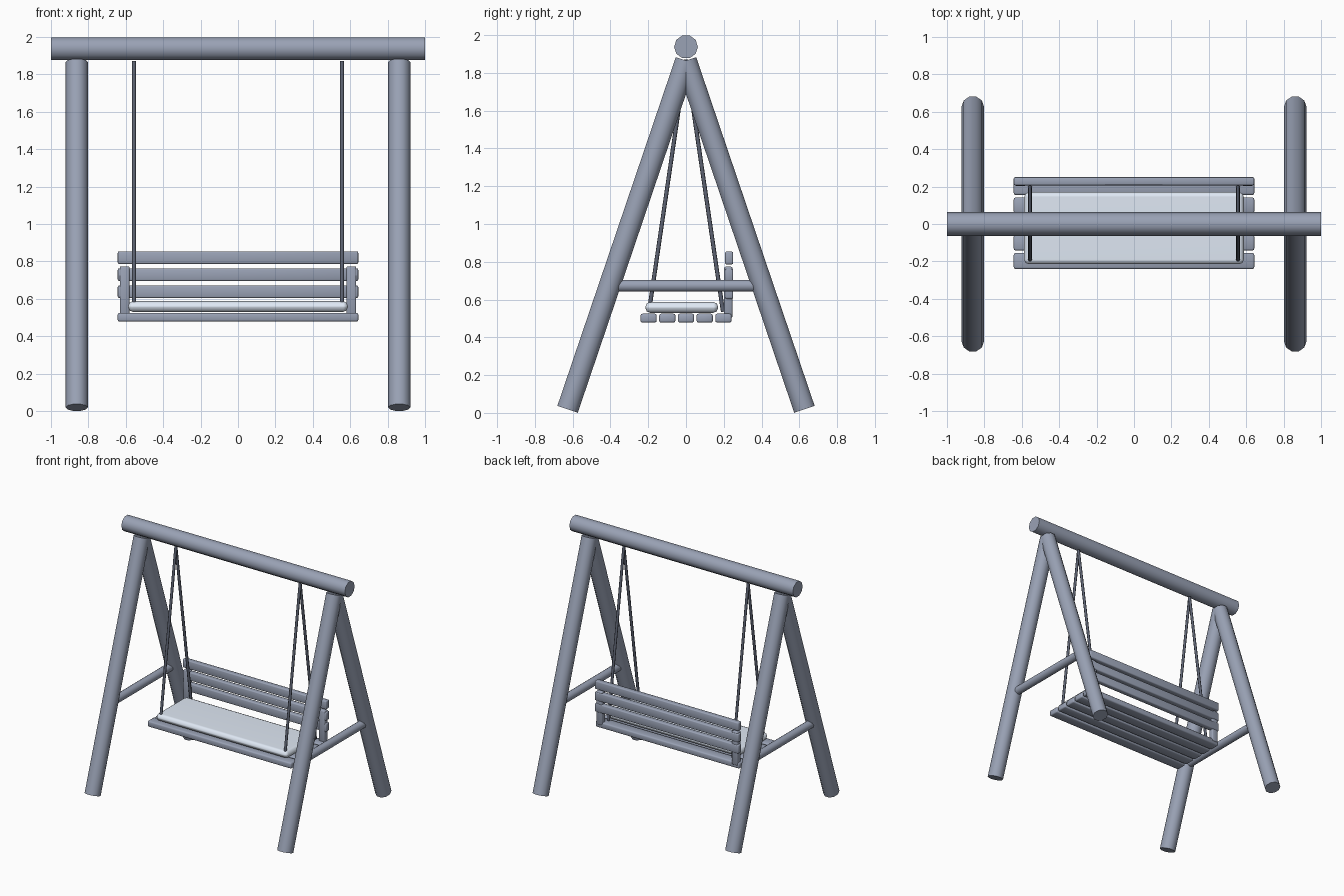
import bpy, bmesh, math
from mathutils import Matrix, Vector

if "Cube" in bpy.data.objects:
    bpy.data.objects.remove(bpy.data.objects["Cube"])


def colour(name, rgb):
    m = bpy.data.materials.new(name)
    m.diffuse_color = (*rgb, 1)
    m.use_nodes = True
    m.node_tree.nodes["Principled BSDF"].inputs["Base Color"].default_value = m.diffuse_color
    return m


WOOD = colour("slate_wood", (0.32, 0.36, 0.46))
ROPE = colour("dark_rope", (0.11, 0.125, 0.17))
FABRIC = colour("light_fabric", (0.74, 0.81, 0.91))


def finish(bm, name, angle, mat):
    me = bpy.data.meshes.new(name)
    bm.to_mesh(me)
    bm.free()
    me.shade_smooth()
    me.set_sharp_from_angle(angle=math.radians(angle))
    me.materials.append(mat)
    ob = bpy.data.objects.new(name, me)
    bpy.context.collection.objects.link(ob)
    return ob


def pole(name, a, b, r, sides, mat=WOOD):
    """Round pole between two points."""
    a, b = Vector(a), Vector(b)
    d = b - a
    bm = bmesh.new()
    bmesh.ops.create_cone(bm, cap_ends=True, segments=sides, radius1=r, radius2=r, depth=d.length)
    if abs(d.x) > 1e-6:
        rot = Matrix.Rotation(math.pi / 2, 4, 'Y')
    else:
        rot = Matrix.Rotation(math.atan2(-d.y, d.z), 4, 'X') @ Matrix.Rotation(math.pi / 2, 4, 'Z')
    bm.transform(Matrix.Translation((a + b) / 2) @ rot)
    return finish(bm, name, 50, mat)


def board(name, lo, hi, bevel, segs=2, mat=WOOD):
    """Box between two corners with rounded edges."""
    lo, hi = Vector(lo), Vector(hi)
    bm = bmesh.new()
    bmesh.ops.create_cube(bm, size=1)
    bm.transform(Matrix.Translation((lo + hi) / 2) @ Matrix.Diagonal((*(hi - lo), 1)))
    bmesh.ops.bevel(bm, geom=bm.edges[:], offset=bevel, segments=segs,
                    profile=0.5, affect='EDGES', clamp_overlap=True)
    return finish(bm, name, 60, mat)


# Top beam
pole("top_beam", (-1, 0, 1.938), (1, 0, 1.938), 0.063, 10)

for sx, side in ((-1, "left"), (1, "right")):
    # A-frame legs and cross rail
    for sy, end in ((-1, "front"), (1, "back")):
        pole(f"{side}_{end}_leg", (sx * 0.862, sy * 0.627, 0.019),
             (sx * 0.862, 0, 1.865), 0.06, 10)
        # Hanging ropes
        pole(f"{side}_{end}_rope", (sx * 0.556, sy * 0.196, 0.535),
             (sx * 0.556, 0, 1.87), 0.011, 8, ROPE)
    pole(f"{side}_cross_rail", (sx * 0.862, -0.4, 0.673), (sx * 0.862, 0.4, 0.673), 0.033, 10)
    # Backrest posts
    x0, x1 = sorted((sx * 0.58, sx * 0.632))
    board(f"{side}_back_post", (x0, 0.202, 0.503), (x1, 0.246, 0.774), 0.008)

# Seat slats
for i in range(5):
    y = -0.198 + i * 0.099
    board(f"seat_slat_{i + 1}", (-0.643, y - 0.043, 0.478), (0.643, y + 0.043, 0.525), 0.01)

# Backrest boards
for i in range(3):
    z = 0.638 + i * 0.091
    board(f"back_board_{i + 1}", (-0.643, 0.207, z - 0.034), (0.643, 0.25, z + 0.034), 0.008)

# Seat cushion, with an evenly shaded flat top
cushion = board("seat_cushion", (-0.587, -0.215, 0.53), (0.587, 0.17, 0.587), 0.025, 2, FABRIC)
cushion.modifiers.new("even_shading", 'WEIGHTED_NORMAL')
